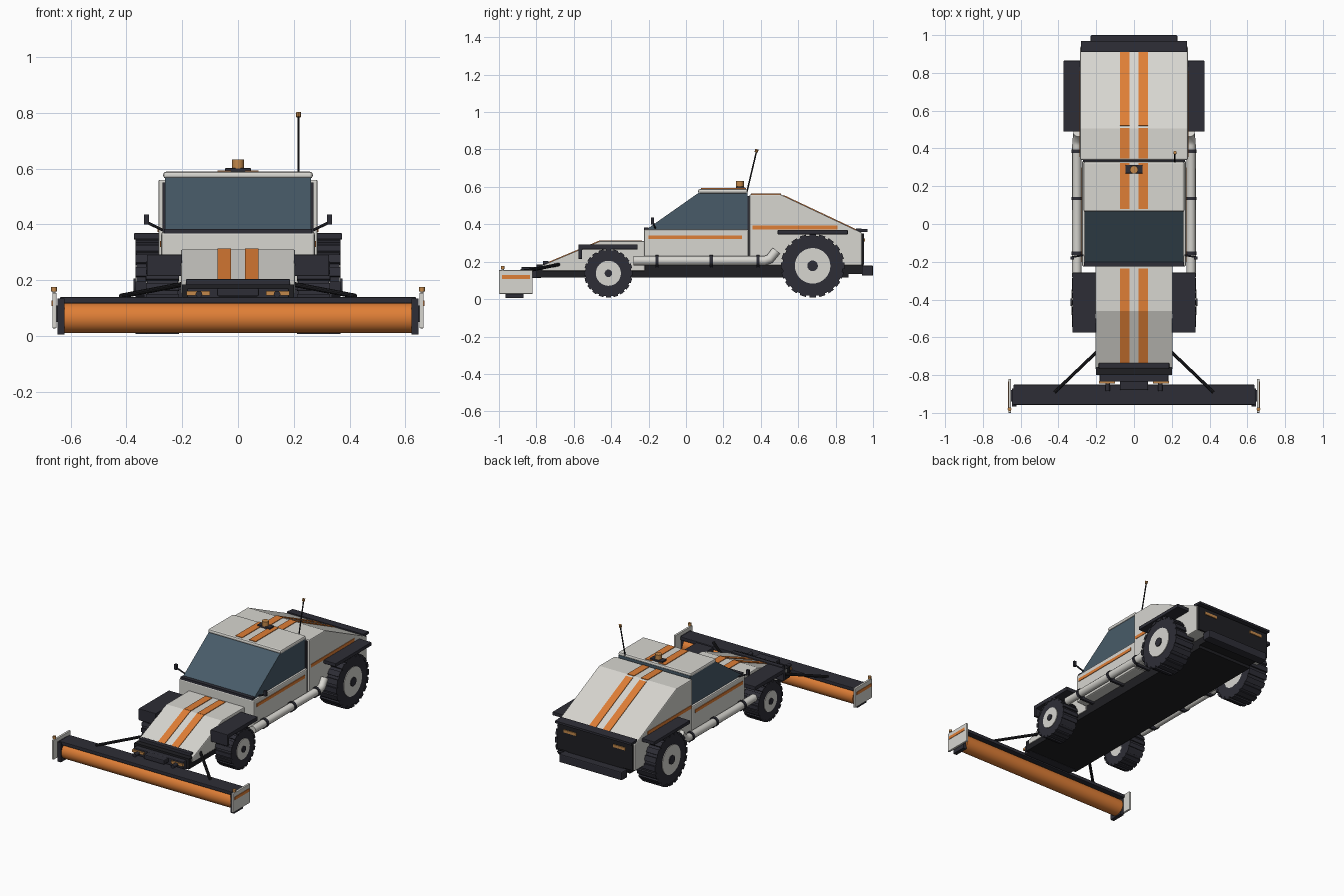
import bpy, bmesh, math
from mathutils import Vector, Matrix

cube = bpy.data.objects.get("Cube")
if cube:
    bpy.data.objects.remove(cube)


def material(name, r, g, b):
    m = bpy.data.materials.new(name)
    m.use_nodes = True
    m.diffuse_color = (r, g, b, 1)
    m.node_tree.nodes["Principled BSDF"].inputs["Base Color"].default_value = (r, g, b, 1)
    return m


LIGHT = material("warm white paint", 0.68, 0.67, 0.63)
ORANGE = material("orange paint", 0.74, 0.21, 0.037)
DARK = material("dark rubber and trim", 0.027, 0.027, 0.037)
BLACK = material("black chassis", 0.014, 0.014, 0.017)
GLASS = material("blue grey glass", 0.065, 0.105, 0.14)
AMBER = material("amber lamp", 0.55, 0.25, 0.07)


def finish(name, bm, mat, bevel=0, smooth=False):
    bmesh.ops.recalc_face_normals(bm, faces=bm.faces)
    me = bpy.data.meshes.new(name)
    bm.to_mesh(me)
    bm.free()
    me.materials.append(mat)
    if smooth:
        me.shade_smooth()
        me.set_sharp_from_angle(angle=math.radians(35))
    ob = bpy.data.objects.new(name, me)
    bpy.context.collection.objects.link(ob)
    if bevel:
        mod = ob.modifiers.new("soft edges", 'BEVEL')
        mod.width = bevel
        mod.segments = 2
    return ob


def prism(name, profile, x0, x1, mat, bevel=0):
    """Side profile of (y, z) points stretched between two x values."""
    bm = bmesh.new()
    face = bm.faces.new([bm.verts.new((x0, y, z)) for y, z in profile])
    out = bmesh.ops.extrude_face_region(bm, geom=[face])
    verts = [v for v in out["geom"] if isinstance(v, bmesh.types.BMVert)]
    bmesh.ops.translate(bm, verts=verts, vec=(x1 - x0, 0, 0))
    return finish(name, bm, mat, bevel)


def box(name, x, y, z, mat, bevel=0):
    profile = [(y[0], z[0]), (y[1], z[0]), (y[1], z[1]), (y[0], z[1])]
    return prism(name, profile, x[0], x[1], mat, bevel)


def rod(name, a, b, r, mat, sides=16):
    a, b = Vector(a), Vector(b)
    d = b - a
    turn = d.to_track_quat('Z', 'Y').to_matrix().to_4x4()
    bm = bmesh.new()
    bmesh.ops.create_cone(bm, cap_ends=True, segments=sides, radius1=r, radius2=r,
                          depth=d.length, matrix=Matrix.Translation((a + b) / 2) @ turn)
    return finish(name, bm, mat, smooth=True)


def stripe(name, a, b, x0, x1, lift=0.004):
    """Thin painted plate along a sloping panel edge from a to b."""
    a, b = Vector(a), Vector(b)
    d = (b - a).normalized()
    n = Vector((-d.y, d.x)) * lift
    return prism(name, [a, b, b + n, a + n], x0, x1, ORANGE)


def wheel(name, x0, x1, y, z, r, hub, s):
    rod(name + "_tyre", (s * x0, y, z), (s * x1, y, z), r * 0.95, DARK, 40)
    # tread lugs around the rim
    bm = bmesh.new()
    count = 20
    for i in range(count):
        m = (Matrix.Translation((s * (x0 + x1) / 2, y, z))
             @ Matrix.Rotation(math.tau * i / count, 4, 'X')
             @ Matrix.Translation((0, 0, r * 0.95))
             @ Matrix.Diagonal((x1 - x0 + 0.006, r * 0.2, r * 0.1, 1)))
        bmesh.ops.create_cube(bm, size=1, matrix=m)
    finish(name + "_tread", bm, DARK)
    rod(name + "_hub", (s * x0, y, z), (s * (x1 + 0.004), y, z), hub, LIGHT, 32)
    rod(name + "_cap", (s * x1, y, z), (s * (x1 + 0.01), y, z), hub * 0.3, DARK)


# Chassis and main body
box("chassis", (-0.2, 0.2), (-0.8, 0.87), (0.115, 0.185), BLACK)
prism("hood", [(-0.77, 0.15), (-0.77, 0.18), (-0.46, 0.31), (-0.22, 0.31), (-0.22, 0.15)],
      -0.205, 0.205, LIGHT, 0.006)
box("cabin_lower", (-0.275, 0.275), (-0.225, 0.335), (0.18, 0.372), LIGHT, 0.008)
prism("cabin_glass", [(-0.215, 0.37), (0.07, 0.57), (0.33, 0.57), (0.33, 0.37)],
      -0.262, 0.262, GLASS)
box("windscreen_cowl", (-0.265, 0.265), (-0.225, -0.2), (0.368, 0.384), DARK)
box("roof", (-0.268, 0.268), (0.065, 0.33), (0.564, 0.589), LIGHT, 0.01)
box("body_seam", (-0.27, 0.27), (0.328, 0.345), (0.2, 0.55), DARK)
prism("rear_body", [(0.34, 0.18), (0.34, 0.56), (0.505, 0.56), (0.94, 0.355), (0.94, 0.18)],
      -0.285, 0.285, LIGHT, 0.006)

# Rear panel, lip and bumper
box("rear_panel", (-0.275, 0.275), (0.935, 0.952), (0.185, 0.352), BLACK)
prism("rear_lip", [(0.91, 0.36), (0.97, 0.36), (0.97, 0.374), (0.91, 0.378)], -0.28, 0.28, DARK)
box("rear_bumper", (-0.23, 0.23), (0.94, 1.0), (0.125, 0.18), DARK, 0.006)
box("rear_bumper_mount", (-0.2, 0.2), (0.85, 0.95), (0.135, 0.185), BLACK)

# Paired body stripes
for s, side in ((1, "left"), (-1, "right")):
    x0, x1 = s * 0.025, s * 0.074
    for part, a, b in (("nose", (-0.76, 0.184), (-0.46, 0.31)),
                       ("hood", (-0.46, 0.31), (-0.235, 0.31)),
                       ("roof", (0.08, 0.589), (0.322, 0.589)),
                       ("deck", (0.348, 0.56), (0.508, 0.56)),
                       ("slope", (0.52, 0.553), (0.92, 0.3645))):
        stripe(f"{side}_{part}_stripe", a, b, x0, x1)
    box(side + "_cabin_stripe", (s * 0.274, s * 0.279), (-0.2, 0.3), (0.32, 0.34), ORANGE)
    box(side + "_rear_stripe", (s * 0.284, s * 0.288), (0.355, 0.81), (0.372, 0.393), ORANGE)
    box(side + "_tail_lamp", (s * 0.135, s * 0.225), (0.95, 0.958), (0.307, 0.325), AMBER)

    # Wheels and mudguards
    wheel(side + "_front_wheel", 0.215, 0.326, -0.415, 0.138, 0.13, 0.067, s)
    wheel(side + "_rear_wheel", 0.23, 0.364, 0.677, 0.178, 0.17, 0.095, s)
    prism(side + "_front_fender", [(-0.575, 0.215), (-0.575, 0.292), (-0.258, 0.292),
          (-0.258, 0.266), (-0.555, 0.266), (-0.555, 0.215)], s * 0.2, s * 0.326, DARK, 0.003)
    box(side + "_rear_fender", (s * 0.28, s * 0.373), (0.49, 0.865), (0.346, 0.369), DARK, 0.003)

    # Side exhaust with upturned end and clamps
    cu = bpy.data.curves.new(side + "_exhaust", 'CURVE')
    cu.dimensions = '3D'
    cu.bevel_depth = 0.025
    cu.bevel_resolution = 4
    cu.use_fill_caps = True
    sp = cu.splines.new('POLY')
    path = [(0.302, -0.28, 0.205), (0.302, 0.42, 0.205), (0.3, 0.448, 0.215), (0.296, 0.482, 0.258)]
    sp.points.add(len(path) - 1)
    for p, (x, y, z) in zip(sp.points, path):
        p.co = (s * x, y, z, 1)
    sp.use_smooth = True
    cu.materials.append(LIGHT)
    bpy.context.collection.objects.link(bpy.data.objects.new(side + "_exhaust", cu))
    for i, y in enumerate((-0.155, 0.135, 0.385)):
        rod(f"{side}_exhaust_clamp_{i + 1}", (s * 0.302, y - 0.009, 0.205),
            (s * 0.302, y + 0.009, 0.205), 0.03, DARK)
        box(f"{side}_exhaust_bracket_{i + 1}", (s * 0.19, s * 0.3), (y - 0.008, y + 0.008),
            (0.165, 0.19), DARK)

    # Wing mirror
    rod(side + "_mirror_arm", (s * 0.27, -0.165, 0.38), (s * 0.328, -0.175, 0.408), 0.005, DARK, 8)
    box(side + "_mirror", (s * 0.318, s * 0.336), (-0.188, -0.172), (0.4, 0.435), DARK)

    # Nose lamps, tow hooks and header arms
    box(side + "_nose_lamp", (s * 0.1, s * 0.185), (-0.845, -0.83), (0.146, 0.162), AMBER)
    rod(side + "_tow_hook", (s * 0.14, -0.83, 0.15), (s * 0.14, -0.885, 0.15), 0.012, DARK, 12)
    rod(side + "_header_arm", (s * 0.19, -0.67, 0.187), (s * 0.42, -0.89, 0.143), 0.009, BLACK, 10)

    # Header end plates with stripe and marker post
    box(side + "_header_skid", (s * 0.622, s * 0.647), (-0.965, -0.87), (0.005, 0.135), DARK)
    box(side + "_header_end_plate", (s * 0.65, s * 0.665), (-1.0, -0.82), (0.028, 0.155), LIGHT, 0.003)
    box(side + "_header_bracket", (s * 0.64, s * 0.652), (-0.94, -0.88), (0.05, 0.11), DARK)
    box(side + "_end_plate_stripe", (s * 0.664, s * 0.668), (-0.985, -0.835), (0.108, 0.128), ORANGE)
    rod(side + "_marker_post", (s * 0.659, -0.98, 0.1), (s * 0.659, -0.98, 0.162), 0.006, LIGHT, 10)
    rod(side + "_marker_lamp", (s * 0.659, -0.98, 0.16), (s * 0.659, -0.98, 0.176), 0.01, AMBER, 12)

# Nose bumper and guard
box("nose_bumper", (-0.182, 0.182), (-0.835, -0.775), (0.112, 0.172), DARK, 0.005)
box("nose_guard_bar", (-0.187, 0.187), (-0.765, -0.735), (0.172, 0.204), DARK, 0.004)
box("winch", (-0.075, 0.075), (-0.88, -0.83), (0.142, 0.172), DARK, 0.006)

# Front header with roller
rod("header_roller", (-0.625, -0.905, 0.065), (0.625, -0.905, 0.065), 0.054, ORANGE, 32)
box("header_cover", (-0.638, 0.638), (-0.958, -0.85), (0.117, 0.14), DARK, 0.004)

# Roof beacon and whip aerial
box("beacon_base", (-0.046, 0.046), (0.268, 0.312), (0.588, 0.602), DARK, 0.003)
rod("beacon_lamp", (0, 0.288, 0.6), (0, 0.288, 0.632), 0.021, AMBER, 20)
rod("aerial", (0.217, 0.325, 0.57), (0.217, 0.377, 0.79), 0.004, BLACK, 8)
rod("aerial_tip", (0.217, 0.375, 0.785), (0.217, 0.379, 0.801), 0.009, AMBER, 10)
